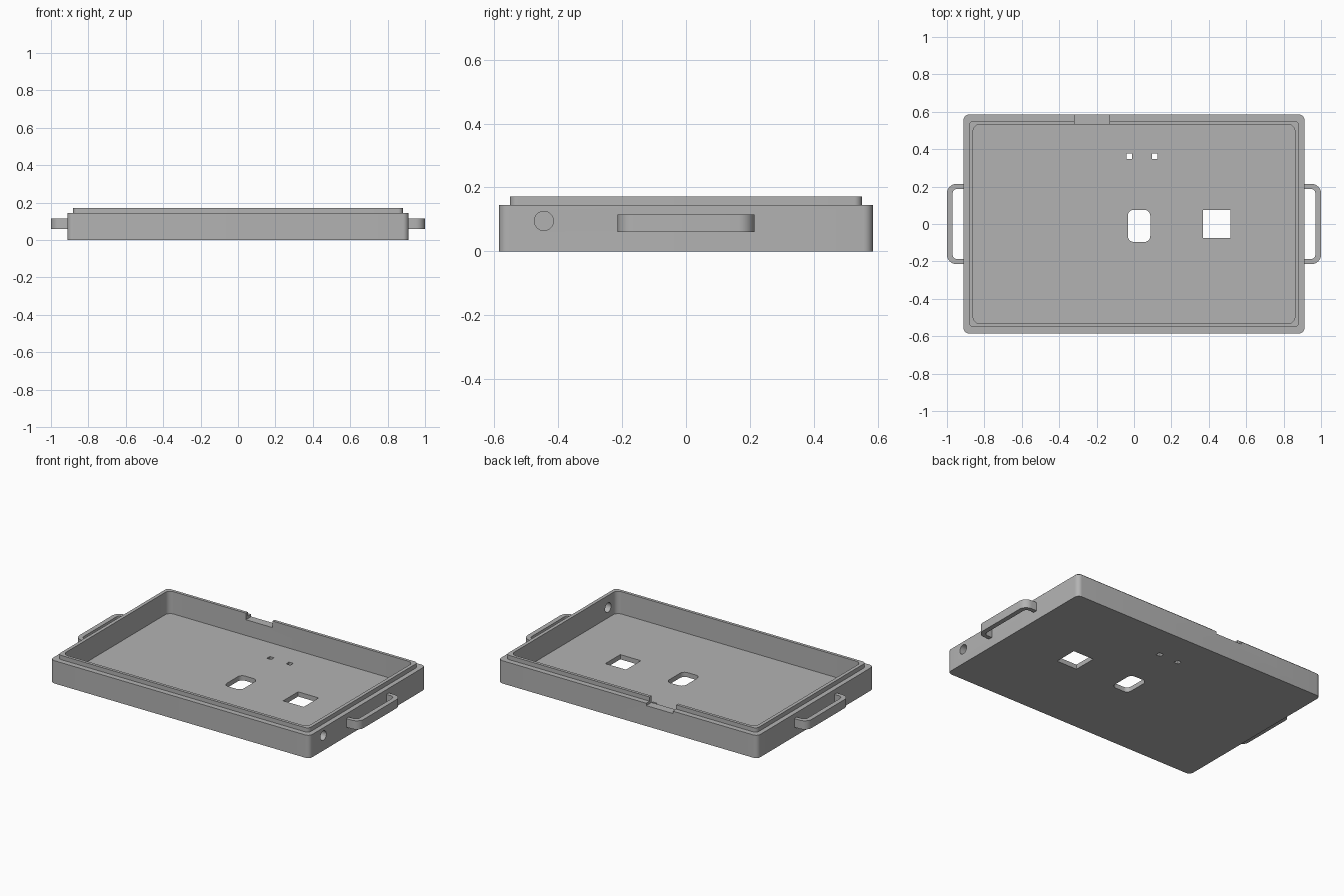
import bpy, bmesh, math

if "Cube" in bpy.data.objects:
    bpy.data.objects.remove(bpy.data.objects["Cube"])

grey = bpy.data.materials.new("plain grey")
grey.diffuse_color = (0.45, 0.45, 0.45, 1)
grey.use_nodes = True
grey.node_tree.nodes["Principled BSDF"].inputs["Base Color"].default_value = grey.diffuse_color


def arc(cx, cy, r, start, n=8):
    """Quarter arc of n + 1 points, counter-clockwise from start degrees."""
    return [(cx + r * math.cos(math.radians(start + 90 * i / n)),
             cy + r * math.sin(math.radians(start + 90 * i / n))) for i in range(n + 1)]


def rounded(hx, hy, r, cx=0, cy=0):
    """Rounded rectangle outline."""
    x, y = hx - r, hy - r
    return (arc(cx + x, cy + y, r, 0) + arc(cx - x, cy + y, r, 90)
            + arc(cx - x, cy - y, r, 180) + arc(cx + x, cy - y, r, 270))


def rect(x0, x1, y0, y1):
    return [(x0, y0), (x1, y0), (x1, y1), (x0, y1)]


def loft(name, rings):
    """Joins (outline, z) rings into one closed solid."""
    bm = bmesh.new()
    loops = [[bm.verts.new((x, y, z)) for x, y in pts] for pts, z in rings]
    n = len(loops[0])
    for a, b in zip(loops, loops[1:]):
        for i in range(n):
            j = (i + 1) % n
            bm.faces.new((a[i], a[j], b[j], b[i]))
    bm.faces.new(loops[0][::-1])
    bm.faces.new(loops[-1])
    bmesh.ops.recalc_face_normals(bm, faces=bm.faces)
    mesh = bpy.data.meshes.new(name)
    bm.to_mesh(mesh)
    bm.free()
    mesh.materials.append(grey)
    ob = bpy.data.objects.new(name, mesh)
    bpy.context.collection.objects.link(ob)
    return ob


def activate(ob):
    bpy.ops.object.select_all(action='DESELECT')
    ob.select_set(True)
    bpy.context.view_layer.objects.active = ob


# Open tray with a stepped lip
tray = loft("tray", [
    (rounded(0.912, 0.585, 0.03), 0), (rounded(0.912, 0.585, 0.03), 0.145),
    (rounded(0.882, 0.551, 0.025), 0.145), (rounded(0.882, 0.551, 0.025), 0.172),
    (rounded(0.86, 0.532, 0.035), 0.172), (rounded(0.86, 0.532, 0.035), 0.03)])

# Floor openings and the notch in the back wall
cuts = [(rounded(0.06, 0.086, 0.032, 0.027, -0.01), -0.1, 0.1),
        (rect(0.37, 0.515, -0.075, 0.075), -0.1, 0.1),
        (rect(-0.04, -0.01, 0.347, 0.377), -0.1, 0.1),
        (rect(0.095, 0.125, 0.347, 0.377), -0.1, 0.1),
        (rect(-0.317, -0.13, 0.5, 0.65), 0.13, 0.3)]
cutters = [loft("cutter", [(pts, z0), (pts, z1)]) for pts, z0, z1 in cuts]

# Round cable hole through the right wall
bpy.ops.mesh.primitive_cylinder_add(vertices=32, radius=0.03, depth=0.2,
                                    location=(0.89, -0.445, 0.095),
                                    rotation=(0, math.pi / 2, 0))
cutters.append(bpy.context.object)

for c in cutters:
    c.hide_render = True
    activate(tray)
    mod = tray.modifiers.new("cut", 'BOOLEAN')
    mod.operation = 'DIFFERENCE'
    mod.solver = 'EXACT'
    mod.object = c
    bpy.ops.object.modifier_apply(modifier=mod.name)
    bpy.data.objects.remove(c)
tray.data.materials.clear()
tray.data.materials.append(grey)
tray.data.polygons.foreach_set("material_index", [0] * len(tray.data.polygons))

# Carry handles, bent U bars set into both side walls
outer = ([(0.9, -0.214)] + arc(0.95, -0.164, 0.05, 270)
         + arc(0.95, 0.164, 0.05, 0) + [(0.9, 0.214)])
inner = ([(0.9, -0.188)] + arc(0.945, -0.163, 0.025, 270)
         + arc(0.945, 0.163, 0.025, 0) + [(0.9, 0.188)])
parts = [tray]
for side, name in ((1, "right_handle"), (-1, "left_handle")):
    outline = [(side * x, y) for x, y in outer + inner[::-1]]
    parts.append(loft(name, [(outline, 0.06), (outline, 0.115)]))

for ob in parts:
    activate(ob)
    bpy.ops.object.shade_smooth_by_angle(angle=math.radians(30))
